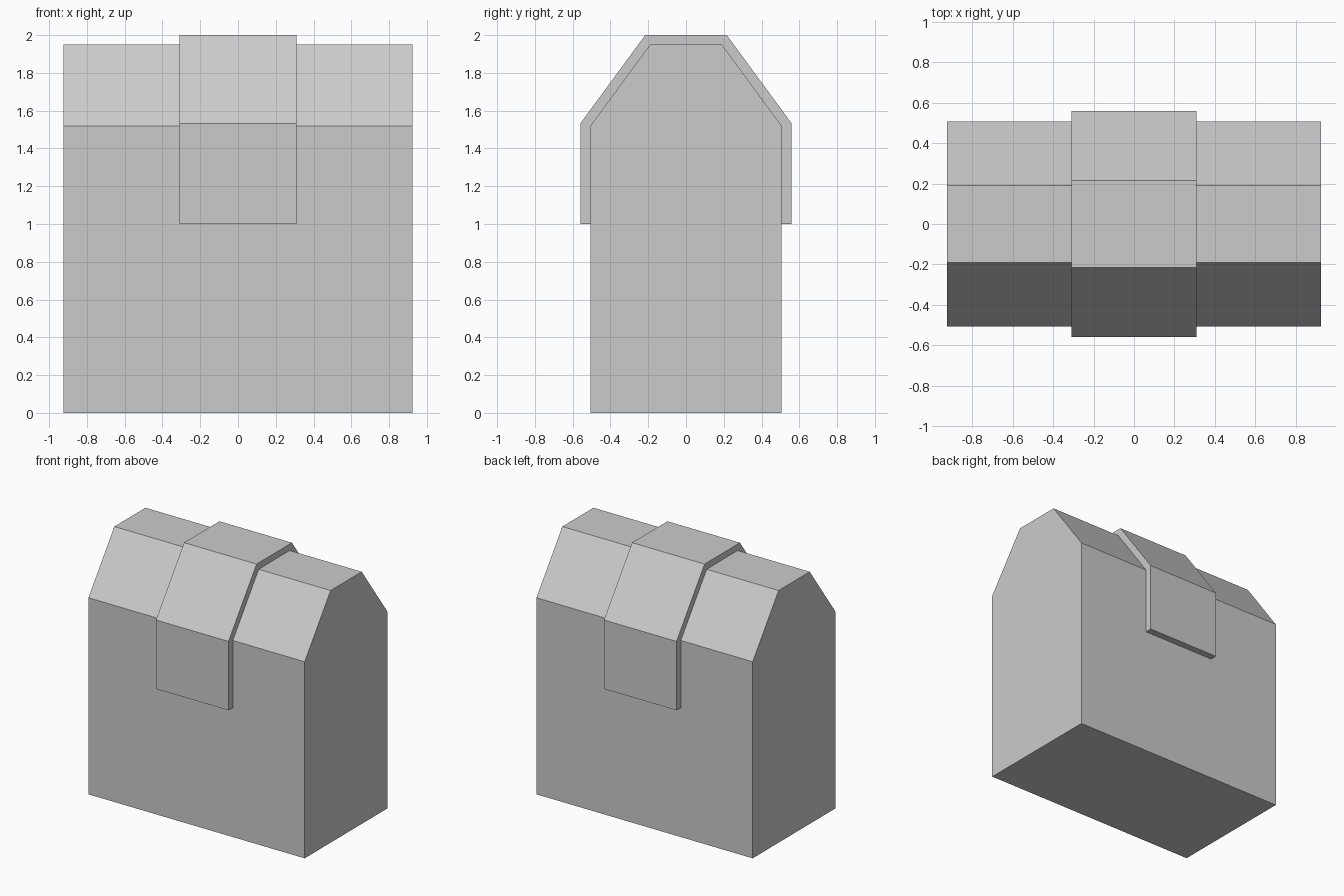
import bpy
import bmesh

if "Cube" in bpy.data.objects:
    bpy.data.objects.remove(bpy.data.objects["Cube"])


def extrude_profile(name, half_profile, half_width):
    """Mirror a (y, z) half profile in y and extrude it along x."""
    profile = half_profile + [(-y, z) for y, z in reversed(half_profile)]
    return extrude_loop(name, profile, half_width)


def extrude_loop(name, loop, half_width):
    bm = bmesh.new()
    face = bm.faces.new([bm.verts.new((-half_width, y, z)) for y, z in loop])
    result = bmesh.ops.extrude_face_region(bm, geom=[face], use_keep_orig=True)
    moved = [v for v in result["geom"] if isinstance(v, bmesh.types.BMVert)]
    bmesh.ops.translate(bm, verts=moved, vec=(2 * half_width, 0, 0))
    bmesh.ops.recalc_face_normals(bm, faces=bm.faces)
    mesh = bpy.data.meshes.new(name)
    bm.to_mesh(mesh)
    bm.free()
    obj = bpy.data.objects.new(name, mesh)
    bpy.context.collection.objects.link(obj)
    return obj


# Main body with chamfered top
body = [(0.506, 0.0), (0.506, 1.52), (0.19, 1.95)]
extrude_profile("body", body, 0.925)

# Raised band wrapped over the top, its inner side resting on the body
outer = [(0.559, 1.0), (0.559, 1.533), (0.216, 2.0)]
inner = [(0.506, 1.0), (0.506, 1.52), (0.19, 1.95)]
band = (outer + [(-y, z) for y, z in reversed(outer)]
        + [(-y, z) for y, z in inner] + inner[::-1])
extrude_loop("band", band, 0.31)
